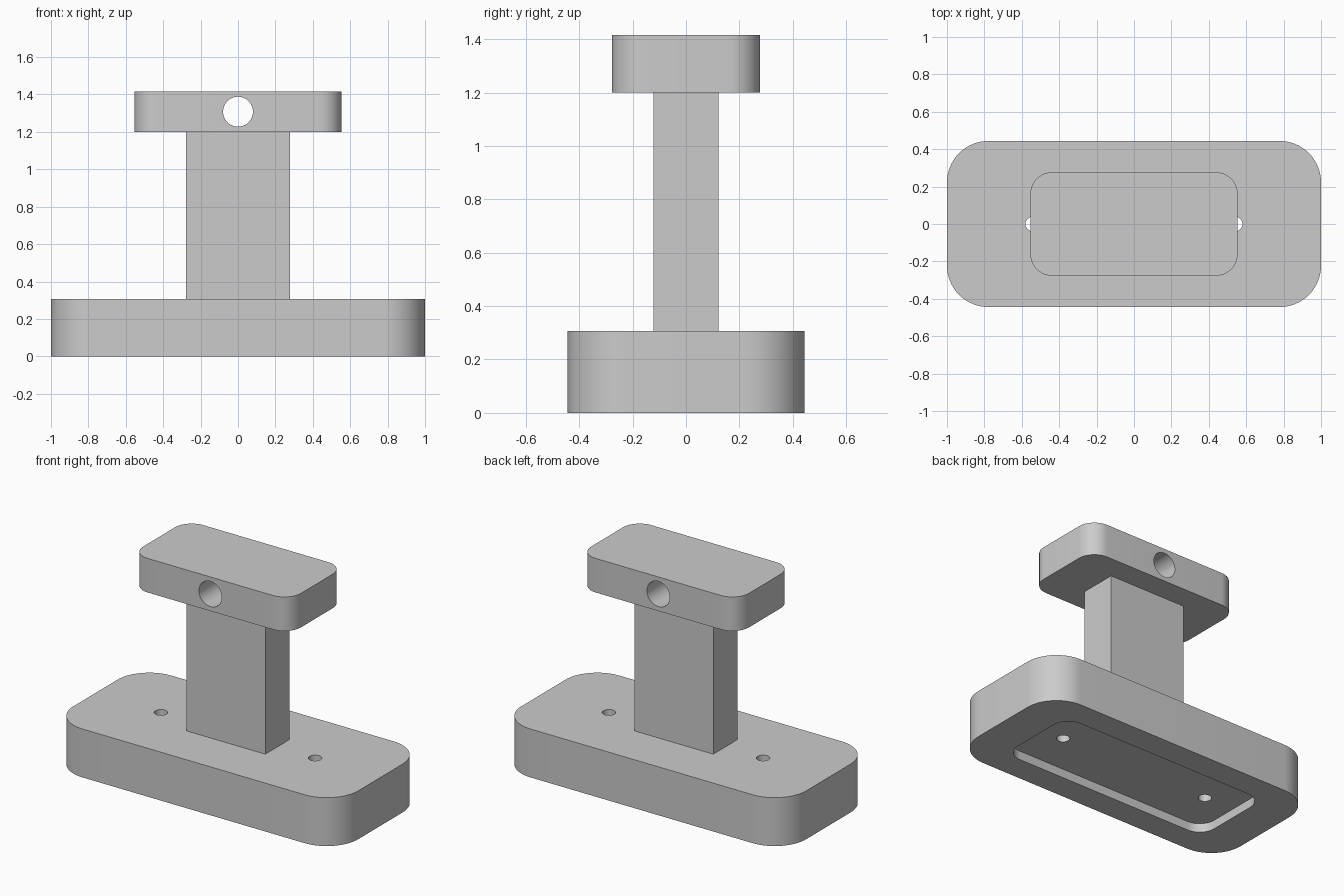
import bpy
import bmesh
from math import pi, cos, sin

cube = bpy.data.objects.get("Cube")
if cube:
    bpy.data.objects.remove(cube, do_unlink=True)

grey = bpy.data.materials.new("plain grey")
grey.use_nodes = True
grey.diffuse_color = (0.6, 0.6, 0.6, 1)
grey.node_tree.nodes["Principled BSDF"].inputs["Base Color"].default_value = (0.6, 0.6, 0.6, 1)


def rounded_outline(half_x, half_y, radius, steps=16):
    """Counter-clockwise rounded rectangle, one arc per corner."""
    if radius == 0:
        return [(half_x, half_y), (-half_x, half_y), (-half_x, -half_y), (half_x, -half_y)]
    points = []
    for quarter, (sx, sy) in enumerate([(1, 1), (-1, 1), (-1, -1), (1, -1)]):
        for i in range(steps + 1):
            a = (quarter + i / steps) * pi / 2
            points.append((sx * (half_x - radius) + radius * cos(a),
                           sy * (half_y - radius) + radius * sin(a)))
    return points


def block(name, half_x, half_y, radius, bottom, top):
    """Extrude a rounded rectangle between two heights."""
    bm = bmesh.new()
    outline = rounded_outline(half_x, half_y, radius)
    face = bm.faces.new([bm.verts.new((x, y, bottom)) for x, y in outline])
    out = bmesh.ops.extrude_face_region(bm, geom=[face])
    raised = [v for v in out["geom"] if isinstance(v, bmesh.types.BMVert)]
    bmesh.ops.translate(bm, verts=raised, vec=(0, 0, top - bottom))
    bmesh.ops.recalc_face_normals(bm, faces=bm.faces[:])
    mesh = bpy.data.meshes.new(name)
    bm.to_mesh(mesh)
    bm.free()
    mesh.materials.append(grey)
    obj = bpy.data.objects.new(name, mesh)
    bpy.context.collection.objects.link(obj)
    return obj


def rod(name, radius, location, rotation=(0, 0, 0)):
    bpy.ops.mesh.primitive_cylinder_add(vertices=48, radius=radius, depth=1.5,
                                        location=location, rotation=rotation)
    obj = bpy.context.object
    obj.name = name
    obj.data.materials.append(grey)
    return obj


def select_only(obj):
    bpy.ops.object.select_all(action="DESELECT")
    obj.select_set(True)
    bpy.context.view_layer.objects.active = obj


def cut(target, cutter):
    cutter.hide_render = True
    mod = target.modifiers.new("cut", "BOOLEAN")
    mod.operation = "DIFFERENCE"
    mod.solver = "EXACT"
    mod.object = cutter
    select_only(target)
    bpy.ops.object.modifier_apply(modifier=mod.name)
    bpy.data.objects.remove(cutter, do_unlink=True)


# Main solids
base = block("base_plate", 1.0, 0.444, 0.222, 0, 0.307)
post = block("post", 0.277, 0.122, 0, 0.307, 1.2)
head = block("head_plate", 0.554, 0.277, 0.117, 1.2, 1.416)

# Recess under the base and its two screw holes
cut(base, block("recess_cutter", 0.75, 0.275, 0.11, -0.1, 0.057))
for side in (-1, 1):
    cut(base, rod("screw_hole_cutter", 0.039, (side * 0.541, 0, 0)))

# Cross hole through the head, front to back
cut(head, rod("cross_hole_cutter", 0.08, (0, 0, 1.308), (pi / 2, 0, 0)))

for part in (base, post, head):
    select_only(part)
    bpy.ops.object.shade_smooth_by_angle(angle=pi / 6)
